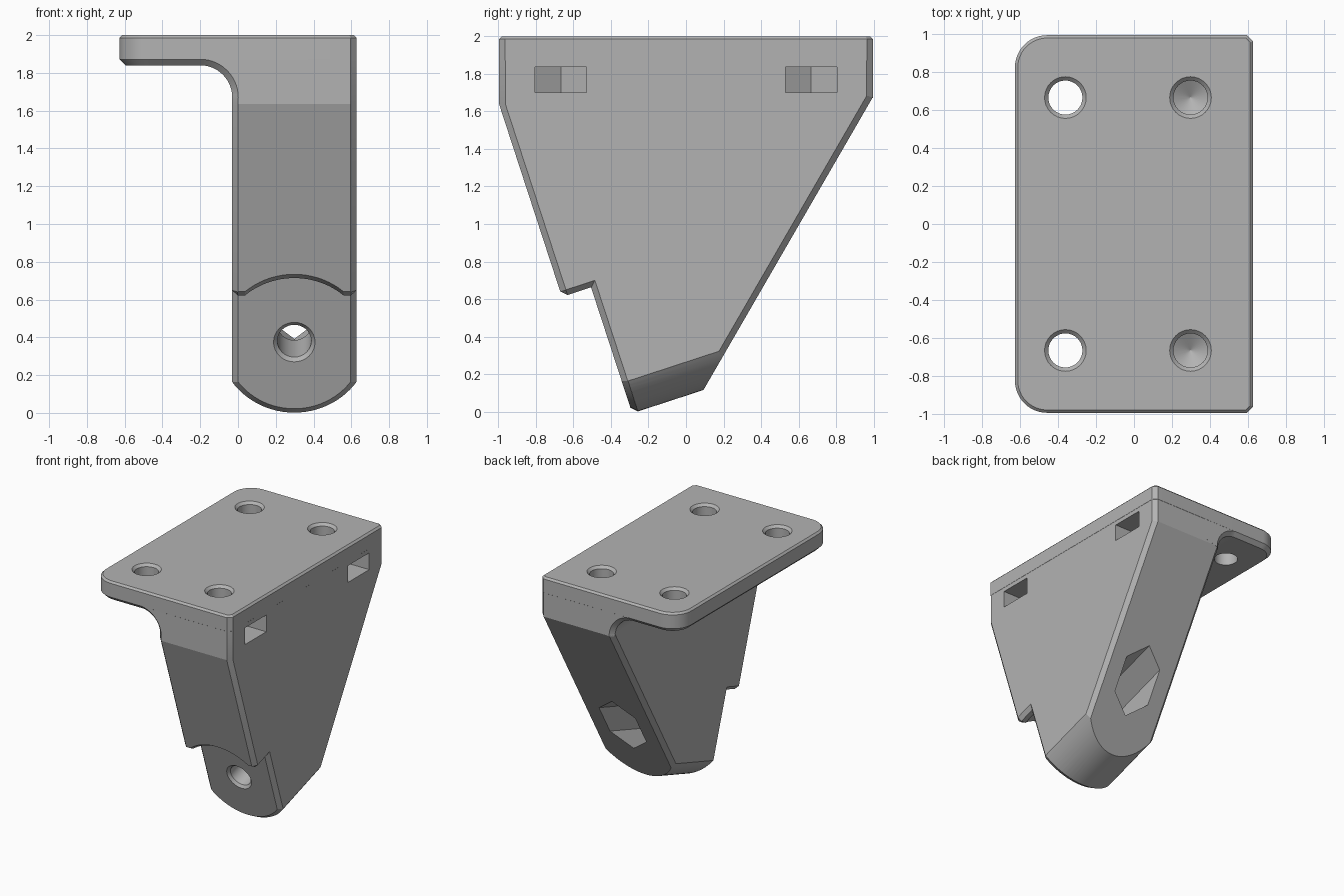
import bpy, bmesh, math
from mathutils import Vector

if "Cube" in bpy.data.objects:
    bpy.data.objects.remove(bpy.data.objects["Cube"])

C = 0.032                      # main chamfer
X, Y = 0.628, 0.996            # half extents of the top plate
CX, H = 0.298, 0.33            # centre and half width of the arm
TILT = math.radians(18.1)      # tilt of the pivot axis
AXW, T0, T1 = 0.484, -0.439, -0.275   # pivot height, outer and inner front faces
ct, st = math.cos(TILT), math.sin(TILT)


def along_x(a, b, h): return (h, a, b)
def along_y(a, b, h): return (a, h, b)
def along_z(a, b, h): return (a, b, h)


def along_pivot(a, b, h):
    w = b + AXW
    return (CX + a, h * ct - w * st, h * st + w * ct)


def loft(name, frame, layers):
    """Solid through equal-sized outlines [(points, height), ...]."""
    bm = bmesh.new()
    rings = [[bm.verts.new(frame(a, b, h)) for a, b in pts] for pts, h in layers]
    n = len(rings[0])
    for r, s in zip(rings, rings[1:]):
        for i in range(n):
            j = (i + 1) % n
            bm.faces.new((r[i], r[j], s[j], s[i]))
    bm.faces.new(rings[0])
    bm.faces.new(rings[-1])
    bmesh.ops.recalc_face_normals(bm, faces=bm.faces)
    me = bpy.data.meshes.new(name)
    bm.to_mesh(me)
    bm.free()
    ob = bpy.data.objects.new(name, me)
    bpy.context.collection.objects.link(ob)
    return ob


def combine(ob, tool, op):
    m = ob.modifiers.new("cut", 'BOOLEAN')
    m.operation, m.solver, m.object = op, 'EXACT', tool
    bpy.context.view_layer.update()
    dg = bpy.context.evaluated_depsgraph_get()
    me = bpy.data.meshes.new_from_object(ob.evaluated_get(dg))
    ob.modifiers.clear()
    ob.data = me
    bpy.data.objects.remove(tool)


def arc(cx, cy, r, a0, a1, n):
    return [(cx + r * math.cos(math.radians(a0 + (a1 - a0) * i / n)),
             cy + r * math.sin(math.radians(a0 + (a1 - a0) * i / n))) for i in range(n + 1)]


def ring(cx, cy, r, n=32, turn=0):
    return arc(cx, cy, r, turn, turn + 360, n)[:-1]


def inset(pts, d):
    """Mitred inward offset of a convex counter-clockwise outline."""
    out, n = [], len(pts)
    for i in range(n):
        p, q, r = (Vector(pts[k % n]) for k in (i - 1, i, i + 1))
        e, f = (q - p).normalized(), (r - q).normalized()
        n1, n2 = Vector((-e.y, e.x)), Vector((-f.y, f.x))
        out.append(tuple(q + (n1 + n2) * (d / (1 + n1.dot(n2)))))
    return out


# Arm: tapered side profile with chamfered edges
E = 0.001
side = [(-Y + E, 1.95), (-Y + E, 1.636), (-0.417, -0.136), (0.032, 0.010),
        (Y - E, 1.675), (Y - E, 1.95)]
body = loft("bracket", along_x, [(inset(side, C), CX - H), (side, CX - H + C),
                                 (side, X - E - C), (inset(side, C), X - E)])

# Rounded lower end around the pivot
R = 0.403
low = arc(0, 0, R, 210, 330, 28)
outline = low + [(1, low[-1][1]), (1, 4), (-1, 4), (-1, low[0][1])]
combine(body, loft("round_end", along_pivot, [(outline, -2), (outline, 3)]), 'INTERSECT')


# Front step: curved clearance notch, leaving a chamfered tongue
def notch(shift):
    h, r = 0.303, 0.40
    a = math.degrees(math.asin(h / r))
    pts = [(-1, -1), (1, -1), (1, h + 0.7), (0.30, h)]
    pts += arc(0, 0, r, a, 180 - a, 24) + [(-0.30, h), (-1, h + 0.7)]
    return [(x, w + shift if w > 0 else w) for x, w in pts]


def tongue(s):
    a = math.degrees(math.asin((H - s) / (R - s)))
    return arc(0, 0, R - s, 270 - a, 270 + a, 24) + [(H - s, 1), (s - H, 1)]


step = loft("step", along_pivot, [(notch(C + 0.1), T0 - 0.1), (notch(0), T0 + C),
                                  (notch(0), T1 + 1.2 * C)])
combine(step, loft("tongue", along_pivot, [(tongue(C), T1), (tongue(-C), T1 + 2 * C)]),
        'DIFFERENCE')
combine(body, step, 'DIFFERENCE')


# Fillet under the plate
def fillet(r):
    return (arc(-0.201, 1.67, r, 0, 90, 14)
            + [(-0.201, 1.92), (0.12, 1.92), (0.12, 1.70)])


ye = Y - E / 2
combine(body, loft("fillet", along_y, [
    (fillet(0.1705 + C), -ye), (fillet(0.1705), -ye + C),
    (fillet(0.1705), ye - C), (fillet(0.1705 + C), ye)]), 'UNION')

# Mounting plate: two rounded corners, two clipped corners
q = 0.17
plate = ([(X - C, -Y), (X, -Y + C), (X, Y - C), (X - C, Y)]
         + arc(-X + q, Y - q, q, 90, 180, 12) + arc(-X + q, -Y + q, q, 180, 270, 12))
combine(body, loft("plate", along_z, [(inset(plate, C), 1.84), (plate, 1.84 + C),
                                      (plate, 1.985), (inset(plate, 0.015), 2.0)]), 'UNION')

# Screw holes in the plate and side slots for the nuts
for y in (-0.667, 0.667):
    for x, end in ((-0.362, 1.70), (CX, 1.50)):
        combine(body, loft("screw_hole", along_z, [
            (ring(x, y, 0.13), 2.02), (ring(x, y, 0.09), 1.98),
            (ring(x, y, 0.09), end), (ring(x, y, 0.003), end - 0.05)]), 'DIFFERENCE')
    g = 0.138
    slot = [(1, y - g), (1, y + g), (CX - g * 0.577, y + g),
            (CX - g * 1.155, y), (CX - g * 0.577, y - g)]
    combine(body, loft("nut_slot", along_z, [(slot, 1.70), (slot, 1.837)]), 'DIFFERENCE')

# Pivot hole with hexagonal pocket at the back
combine(body, loft("pivot_hole", along_pivot, [
    (ring(0, 0, 0.13), T1 - 0.02), (ring(0, 0, 0.09), T1 + 0.02),
    (ring(0, 0, 0.09), 0.2)]), 'DIFFERENCE')
hexagon = ring(0, 0, 0.19, 6, 90)
combine(body, loft("hex_pocket", along_pivot, [(hexagon, 0.034), (hexagon, 1.0)]), 'DIFFERENCE')

# Colour and shading
grey = bpy.data.materials.new("light grey")
grey.diffuse_color = (0.45, 0.45, 0.45, 1)
grey.use_nodes = True
grey.node_tree.nodes["Principled BSDF"].inputs["Base Color"].default_value = grey.diffuse_color
body.data.materials.clear()
body.data.materials.append(grey)
for p in body.data.polygons:
    p.material_index = 0
bpy.context.view_layer.objects.active = body
body.select_set(True)
bpy.ops.object.shade_smooth_by_angle(angle=math.radians(15))
